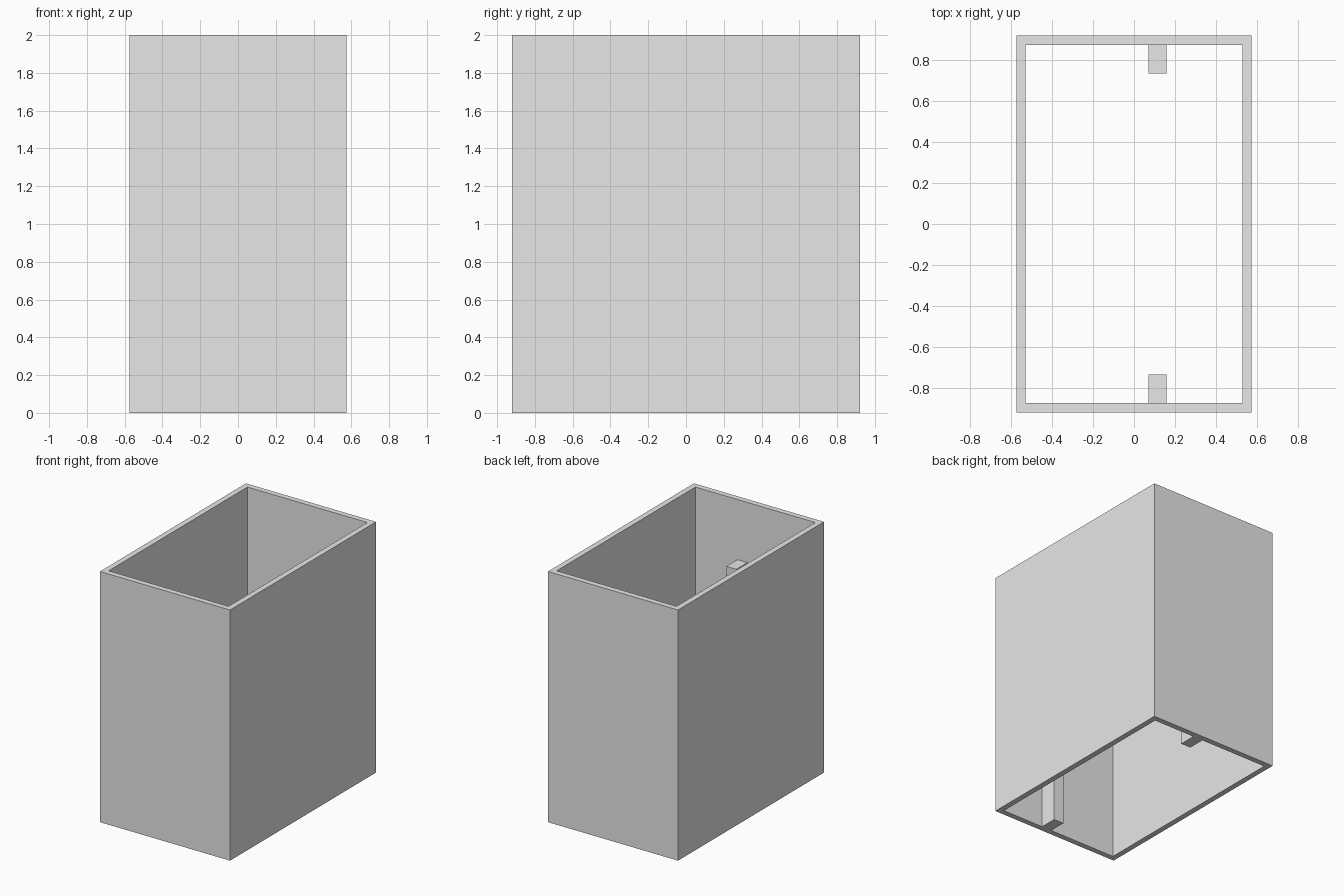
import bpy
import bmesh

cube = bpy.data.objects.get("Cube")
if cube:
    bpy.data.objects.remove(cube, do_unlink=True)

grey = bpy.data.materials.new("light_grey")
grey.use_nodes = True
colour = (0.8, 0.8, 0.8, 1)
grey.diffuse_color = colour
grey.node_tree.nodes["Principled BSDF"].inputs["Base Color"].default_value = colour

HALF_X, HALF_Y, HEIGHT, WALL = 0.574, 0.92, 2.0, 0.045
RIB_LEFT, RIB_RIGHT, RIB_DEPTH, RIB_HEIGHT = 0.07, 0.158, 0.14, 1.52


def add_object(name, bm):
    bmesh.ops.recalc_face_normals(bm, faces=bm.faces)
    mesh = bpy.data.meshes.new(name)
    bm.to_mesh(mesh)
    bm.free()
    mesh.materials.append(grey)
    obj = bpy.data.objects.new(name, mesh)
    bpy.context.collection.objects.link(obj)
    return obj


# Open rectangular sleeve: nested loops at both ends, joined by walls and rims
bm = bmesh.new()


def loop(inset, z):
    x, y = HALF_X - inset, HALF_Y - inset
    return [bm.verts.new((sx * x, sy * y, z))
            for sx, sy in ((-1, -1), (1, -1), (1, 1), (-1, 1))]


loops = [loop(0, 0), loop(0, HEIGHT), loop(WALL, HEIGHT), loop(WALL, 0)]
for k, a in enumerate(loops):
    b = loops[(k + 1) % 4]
    for i in range(4):
        j = (i + 1) % 4
        bm.faces.new((a[i], a[j], b[j], b[i]))
add_object("sleeve", bm)

# Upright ribs on the inner front and back walls
for name, side in (("front_rib", -1), ("back_rib", 1)):
    bm = bmesh.new()
    bmesh.ops.create_cube(bm, size=1)
    bmesh.ops.scale(bm, verts=bm.verts,
                    vec=(RIB_RIGHT - RIB_LEFT, RIB_DEPTH, RIB_HEIGHT))
    bmesh.ops.translate(bm, verts=bm.verts, vec=(
        (RIB_LEFT + RIB_RIGHT) / 2,
        side * (HALF_Y - WALL - RIB_DEPTH / 2),
        RIB_HEIGHT / 2))
    add_object(name, bm)
